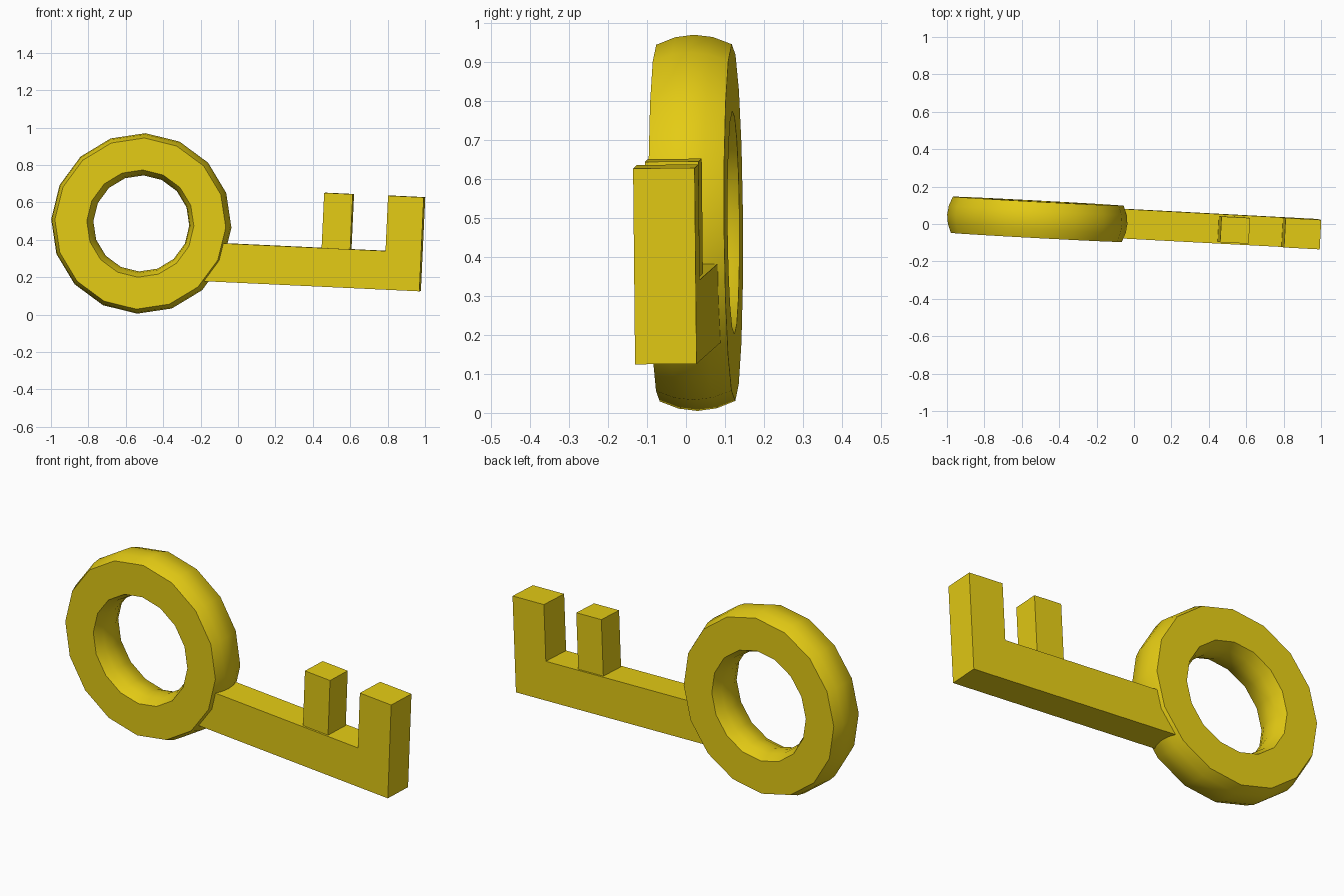
import bpy, bmesh, math
from mathutils import Matrix, Vector

if "Cube" in bpy.data.objects:
    bpy.data.objects.remove(bpy.data.objects["Cube"])

gold = bpy.data.materials.new("golden yellow")
gold.diffuse_color = (0.78, 0.60, 0.007, 1)
gold.use_nodes = True
gold.node_tree.nodes["Principled BSDF"].inputs["Base Color"].default_value = gold.diffuse_color

# Tilted frame of the key: origin at ring centre, X along the shaft, Z up the teeth
ux = Vector((1, -0.053, -0.047)).normalized()
uy = Vector((0.047, -0.01, 1)).cross(ux).normalized()
uz = ux.cross(uy)
FRAME = Matrix.Translation((-0.517, 0.025, 0.4875)) @ Matrix((ux, uy, uz)).transposed().to_4x4()


def make(name, bm, smooth=False):
    bmesh.ops.recalc_face_normals(bm, faces=bm.faces)
    me = bpy.data.meshes.new(name)
    bm.to_mesh(me)
    bm.free()
    ob = bpy.data.objects.new(name, me)
    bpy.context.collection.objects.link(ob)
    me.materials.append(gold)
    ob.matrix_world = FRAME
    if smooth:
        bpy.ops.object.select_all(action='DESELECT')
        ob.select_set(True)
        bpy.context.view_layer.objects.active = ob
        bpy.ops.object.shade_smooth_by_angle(angle=math.radians(35))
    return ob


def slab(name, outline, thick):
    """Extrude an XZ outline symmetrically in Y."""
    bm = bmesh.new()
    face = bm.faces.new([bm.verts.new((x, -thick / 2, z)) for x, z in outline])
    ext = bmesh.ops.extrude_face_region(bm, geom=[face])
    bmesh.ops.translate(bm, vec=(0, thick, 0),
                        verts=[v for v in ext["geom"] if isinstance(v, bmesh.types.BMVert)])
    return make(name, bm)


# Ring bow: 16-sided sweep of a flat-faced section with bulging inner and outer rims
HALF, STEPS, SIDES = 0.097, 4, 16
ts = [-1 + 2 * i / STEPS for i in range(STEPS + 1)]
section = [(0.458 + 0.025 * (1 - t * t), HALF * t) for t in ts]
section += [(0.287 - 0.03 * (1 - t * t), -HALF * t) for t in ts]
bm = bmesh.new()
rows = []
for i in range(SIDES):
    a = 2 * math.pi * i / SIDES
    rows.append([bm.verts.new((r * math.cos(a), y, r * math.sin(a))) for r, y in section])
n = len(section)
for i in range(SIDES):
    p, q = rows[i], rows[(i + 1) % SIDES]
    for j in range(n):
        k = (j + 1) % n
        bm.faces.new((p[j], p[k], q[k], q[j]))
make("ring_bow", bm, smooth=True)

# Shaft with the end tooth in one L-shaped piece
slab("shaft_and_end_tooth",
     [(0.33, -0.292), (1.508, -0.292), (1.508, 0.211), (1.317, 0.211),
      (1.317, -0.085), (0.39, -0.085)], 0.158)

# Thinner middle tooth
slab("middle_tooth", [(0.974, -0.15), (1.127, -0.15), (1.127, 0.21), (0.974, 0.21)], 0.138)
